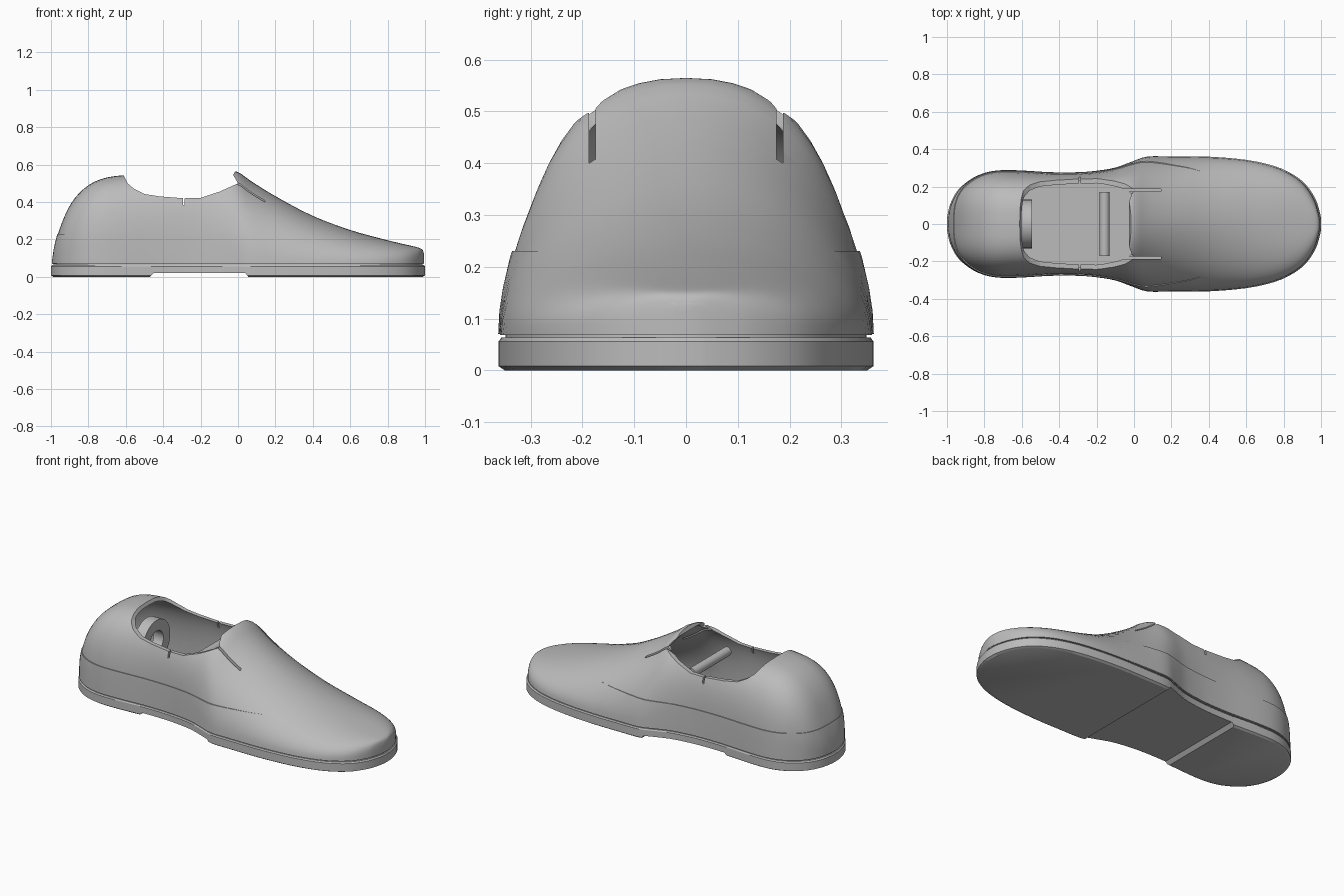
import bpy, bmesh, math
from mathutils import Vector

if "Cube" in bpy.data.objects:
    bpy.data.objects.remove(bpy.data.objects["Cube"], do_unlink=True)

grey = bpy.data.materials.new("plain_grey")
grey.use_nodes = True
COLOUR = (0.5, 0.5, 0.5, 1)
grey.diffuse_color = COLOUR
grey.node_tree.nodes["Principled BSDF"].inputs["Base Color"].default_value = COLOUR

# Stations from heel to toe: x, half width, top height, section squareness
STATIONS = [Vector(s) for s in (
    (-1, .03, .09, 3), (-.985, .1, .18, 3), (-.95, .17, .29, 3), (-.9, .22, .395, 3),
    (-.83, .262, .475, 3), (-.74, .284, .525, 3), (-.62, .285, .546, 3),
    (-.45, .275, .55, 3.3), (-.3, .275, .55, 3.5), (-.2, .283, .555, 3.2),
    (-.1, .3, .56, 2.8), (-.01, .332, .567, 2.3), (.07, .358, .515, 2),
    (.2, .361, .435, 1.9), (.4, .36, .33, 1.9), (.6, .343, .255, 2),
    (.75, .31, .213, 2.2), (.85, .265, .188, 2.5), (.92, .21, .172, 2.8),
    (.97, .135, .16, 3.2), (.992, .07, .15, 3.5), (1, .03, .135, 3.5))]


def smooth_stations(steps=3):
    """Pass a smooth curve through the stations."""
    rows, last = [], len(STATIONS) - 1
    for i in range(last):
        a, b = STATIONS[max(i - 1, 0)], STATIONS[i]
        c, d = STATIONS[i + 1], STATIONS[min(i + 2, last)]
        for k in range(steps):
            t = k / steps
            rows.append(b + (c - a) * t / 2 + (a - b * 2.5 + c * 2 - d / 2) * t * t
                        + (b * 3 - a - c * 3 + d) * t ** 3 / 2)
    return rows + [STATIONS[-1]]


ROWS = smooth_stations()


def make_object(name, bm):
    bmesh.ops.recalc_face_normals(bm, faces=bm.faces)
    mesh = bpy.data.meshes.new(name)
    bm.to_mesh(mesh)
    bm.free()
    mesh.materials.append(grey)
    obj = bpy.data.objects.new(name, mesh)
    bpy.context.collection.objects.link(obj)
    return obj


def loft(name, rings):
    """Skin closed rings and cap both ends."""
    bm = bmesh.new()
    loops = [[bm.verts.new(p) for p in ring] for ring in rings]
    for a, b in zip(loops, loops[1:]):
        for j in range(len(a)):
            k = (j + 1) % len(a)
            bm.faces.new((a[j], a[k], b[k], b[j]))
    bm.faces.new(loops[0])
    bm.faces.new(loops[-1])
    return make_object(name, bm)


def foot_body(name, grow, base, length, segments=28):
    """Domed foot form; grow(x) offsets its surface."""
    rings = []
    for x, w, h, n in ROWS:
        g = grow(x)
        half, rise = max(w + g, .012), h + g - base
        ring = []
        for j in range(segments + 1):
            a = math.pi * j / segments
            c, s = math.cos(a), max(math.sin(a), 0)
            ring.append((x * length, math.copysign(half * abs(c) ** (2 / n), c),
                         base + rise * s ** (2 / n)))
        rings.append(ring)
    return loft(name, rings)


def slab(name, levels):
    """Foot outline stacked at (height, inset) levels."""
    rings = []
    for z, inset in levels:
        left = [(x * (1 - inset), max(w - inset, .01), z) for x, w, h, n in ROWS]
        rings.append(left + [(x, -y, z) for x, y, z in reversed(left)])
    return loft(name, rings)


def prism(name, profile, y0, y1):
    """Side profile (x, z) drawn across y."""
    return loft(name, [[(x, y, z) for x, z in profile] for y in (y0, y1)])


def box(name, x0, x1, y0, y1, z0, z1):
    return prism(name, [(x0, z0), (x1, z0), (x1, z1), (x0, z1)], y0, y1)


def cut(obj, *cutters):
    bpy.context.view_layer.objects.active = obj
    for cutter in cutters:
        cutter.hide_render = True
        mod = obj.modifiers.new("cut", "BOOLEAN")
        mod.operation, mod.solver, mod.object = "DIFFERENCE", "EXACT", cutter
        bpy.ops.object.modifier_apply(modifier=mod.name)


def finish(obj, angle=35):
    bpy.ops.object.select_all(action="DESELECT")
    obj.select_set(True)
    bpy.context.view_layer.objects.active = obj
    bpy.ops.object.shade_smooth_by_angle(angle=math.radians(angle))


# Cutters: foot cavity, collar opening, tongue slits, collar notches
cavity = foot_body("cavity_cutter", lambda x: -.022, .05, .975)
opening = prism("opening_cutter", [
    (-.615, .7), (-.612, .545), (-.59, .5), (-.555, .47), (-.5, .443), (-.42, .43),
    (-.29, .42), (-.2, .422), (-.1, .455), (0, .5), (-.026, .545), (-.01, .575),
    (-.01, .7)], -.5, .5)
slits = [box("slit_cutter", -.06, .145, s * .181 - .006, s * .181 + .006, .36, .65)
         for s in (-1, 1)]
notch = box("notch_cutter", -.295, -.285, -.4, .4, .385, .5)
above_band = box("band_cutter", -1.2, 1.2, -.5, .5, .23, .8)

# Upper with its collar
upper = foot_body("upper", lambda x: -.003, .068, .992)
cut(upper, cavity, opening, notch, *slits)
finish(upper)

# Raised lower band that fades out toward the toe
band = foot_body("lower_band", lambda x: -.003 + .005 * min(1, max(-1, (.34 - x) * 4)),
                 .07, .9935)
cut(band, cavity, above_band)
finish(band)

# Sole with raised arch
sole = slab("sole", [(0, .012), (.008, 0), (.056, 0), (.063, .005)])
arch = prism("arch_cutter", [(-.49, -.02), (-.45, .02), (.04, .02), (.07, -.02)], -.5, .5)
cut(sole, arch)
finish(sole, 30)

# Insole that also closes the groove above the sole
insole = slab("insole", [(.05, .012), (.1, .016)])
finish(insole, 30)

for helper in (cavity, opening, notch, above_band, arch, *slits):
    bpy.data.objects.remove(helper, do_unlink=True)

# Heel ring standing inside the back
bm = bmesh.new()
ring_profile = [(-.61, .13), (-.545, .13), (-.545, .065), (-.61, .065)]
COUNT = 32
turned = []
for i in range(COUNT):
    a = math.tau * i / COUNT
    turned.append([bm.verts.new((x, r * math.cos(a), .32 + r * math.sin(a)))
                   for x, r in ring_profile])
for i in range(COUNT):
    a, b = turned[i], turned[(i + 1) % COUNT]
    for j in range(4):
        k = (j + 1) % 4
        bm.faces.new((a[j], a[k], b[k], b[j]))
finish(make_object("heel_ring", bm))

# Cross bar in front of the tongue
bar = loft("cross_bar", [[(-.157 + .027 * math.cos(math.tau * i / 20), y,
                           .385 + .027 * math.sin(math.tau * i / 20)) for i in range(20)]
                         for y in (-.172, .172)])
finish(bar)
